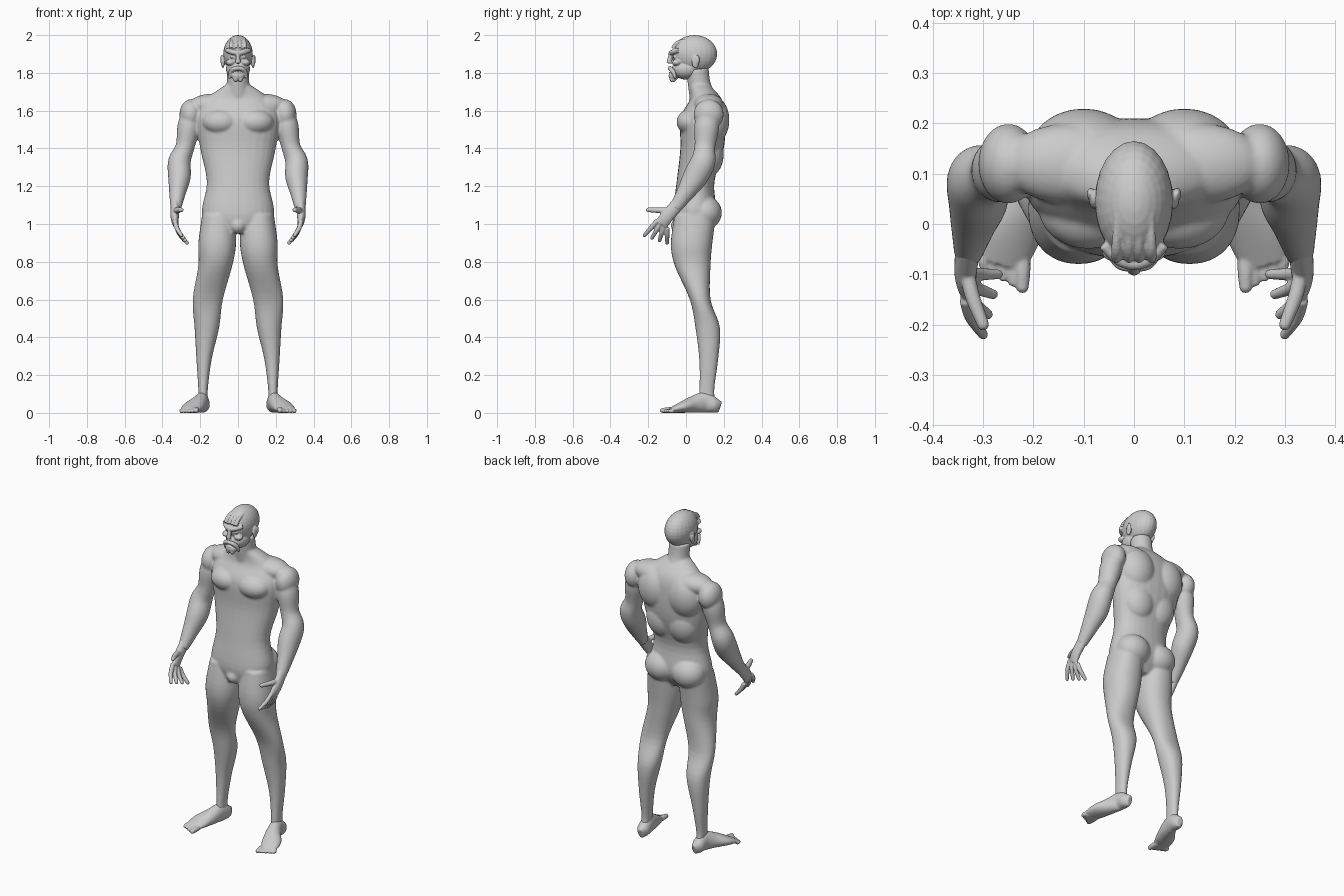
import bpy
import bmesh
from math import sin, cos, pi, copysign
from mathutils import Vector, Matrix

default_cube = bpy.data.objects.get("Cube")
if default_cube:
    bpy.data.objects.remove(default_cube, do_unlink=True)

skin = bpy.data.materials.new("plain grey")
skin.use_nodes = True
grey = (.6, .6, .6, 1)
skin.diffuse_color = grey
skin.node_tree.nodes["Principled BSDF"].inputs["Base Color"].default_value = grey

SIDES = 28
STEPS = 5


def spline(rows):
    """Pass a smooth curve through every column of the rows."""
    rows = [Vector(row) for row in rows]
    result = []
    for i in range(len(rows) - 1):
        start, end = rows[i], rows[i + 1]
        before = rows[max(i - 1, 0)]
        after = rows[min(i + 2, len(rows) - 1)]
        leave, arrive = (end - before) / 2, (after - start) / 2
        for step in range(STEPS):
            t = step / STEPS
            ease = t * t * (3 - 2 * t)
            result.append(start.lerp(end, ease) + leave * (t * (1 - t) ** 2)
                          - arrive * (t * t * (1 - t)))
    return result + [rows[-1]]


def ring(bm, centre, side, other, power):
    """Add one rounded cross-section."""
    verts = []
    for k in range(SIDES):
        angle = 2 * pi * k / SIDES
        u, v = [copysign(abs(value) ** (2 / power), value)
                for value in (cos(angle), sin(angle))]
        verts.append(bm.verts.new(centre + side * u + other * v))
    return verts


def skin_rings(bm, rings):
    """Join cross-sections into a closed tube."""
    for low, high in zip(rings, rings[1:]):
        for k in range(SIDES):
            n = (k + 1) % SIDES
            bm.faces.new((low[k], low[n], high[n], high[k]))
    bm.faces.new(rings[0][::-1])
    bm.faces.new(rings[-1])


def stack(bm, rows):
    """Level sections: height, inner x, outer x, front y, back y."""
    rings = []
    for height, inner, outer, front, back in spline(rows):
        centre = Vector((inner + outer, front + back, height * 2)) / 2
        side = Vector(((outer - inner) / 2, 0, 0))
        other = Vector((0, (back - front) / 2, 0))
        rings.append(ring(bm, centre, side, other, power=2.2))
    skin_rings(bm, rings)


def limb(bm, rows, depth=lambda point: point.w):
    """Sections square to a path: x, y, z, sideways radius, with a depth rule."""
    points = spline(rows)
    rings = []
    for i, point in enumerate(points):
        ahead, behind = points[min(i + 1, len(points) - 1)], points[max(i - 1, 0)]
        along = (ahead - behind).to_3d().normalized()
        side = Vector((1, 0, 0))
        side = (side - along * side.dot(along)).normalized()
        rings.append(ring(bm, point.to_3d(), side * point.w,
                          along.cross(side) * depth(point), power=2))
    skin_rings(bm, rings)


def blob(bm, centre, radii):
    """A stretched ball."""
    matrix = Matrix.Translation(centre) @ Matrix.Diagonal((*radii, 1))
    bmesh.ops.create_uvsphere(bm, u_segments=24, v_segments=16, radius=1, matrix=matrix)


def digit(bm, base, tip, radius, bend=0):
    """A finger or toe, bowed outwards at the knuckle, with a round end."""
    base, tip = Vector(base), Vector(tip)
    knuckle = base.lerp(tip, .5) + Vector((bend, 0, 0))
    end = radius * .8
    limb(bm, [(*base, radius), (*knuckle, radius), (*tip, end)])
    blob(bm, tip, [end] * 3)


def finish(bm, name, voxel, smoothing):
    """Mirror the half, fuse its pieces and soften the joins."""
    bmesh.ops.recalc_face_normals(bm, faces=bm.faces)
    mesh = bpy.data.meshes.new(name)
    bm.to_mesh(mesh)
    bm.free()
    mesh.materials.append(skin)
    obj = bpy.data.objects.new(name, mesh)
    bpy.context.collection.objects.link(obj)
    mirror = obj.modifiers.new("mirror", "MIRROR")
    mirror.use_mirror_merge = False
    fuse = obj.modifiers.new("fuse", "REMESH")
    fuse.mode = "VOXEL"
    fuse.voxel_size = voxel
    fuse.use_smooth_shade = True
    soften = obj.modifiers.new("soften", "SMOOTH")
    soften.factor = .5
    soften.iterations = smoothing


# Body: trunk and neck
bm = bmesh.new()
trunk = [(.95, .1, -.05, .1), (1.05, .19, -.07, .16), (1.22, .165, -.05, .15),
         (1.4, .2, -.03, .2), (1.56, .22, -.03, .21), (1.66, .17, .02, .19),
         (1.74, .06, .02, .12)]
stack(bm, [(height, -width, width, front, back) for height, width, front, back in trunk])
limb(bm, [(0, .09, 1.66, .07), (0, .07, 1.74, .06), (0, .06, 1.82, .06)])

# Body: muscles
muscles = {
    "chest": ((.09, .03, 1.54), (.1, .08, .07)),
    "shoulder": ((.25, .12, 1.58), (.06, .08, .08)),
    "collar": ((.13, .12, 1.63), (.13, .08, .06)),
    "upper back": ((.1, .14, 1.55), (.11, .09, .13)),
    "lower back": ((.07, .12, 1.37), (.1, .08, .12)),
    "buttock": ((.09, .1, 1.06), (.1, .09, .09)),
    "groin": ((0, -.04, .99), (.04, .04, .04)),
}
for centre, radii in muscles.values():
    blob(bm, centre, radii)

# Body: arms and legs
limb(bm, [(.24, .12, 1.63, .04), (.26, .11, 1.52, .06), (.28, .1, 1.41, .05),
          (.31, .09, 1.33, .06), (.31, .05, 1.25, .06), (.32, 0, 1.17, .045),
          (.33, -.06, 1.08, .028)], depth=lambda point: point.w * 1.1)
stack(bm, [(1.05, .02, .19, -.06, .16), (.9, .01, .21, -.08, .14), (.78, .03, .21, -.06, .13),
           (.6, .08, .24, .02, .13), (.45, .1, .23, .05, .18), (.28, .14, .22, .07, .17),
           (.12, .16, .21, .07, .15), (.04, .16, .21, .06, .16)])
finish(bm, "body", voxel=.0065, smoothing=8)

# Hands: palm, four fanned fingers and a thumb
bm = bmesh.new()
limb(bm, [(.33, -.04, 1.11, .025), (.335, -.1, 1.04, .022), (.33, -.13, 1, .016)],
     depth=lambda point: .035)
first_base, last_base = Vector((.335, -.15, 1.02)), Vector((.325, -.1, .98))
first_tip, last_tip = Vector((.3, -.22, .94)), Vector((.27, -.1, .9))
for finger in range(4):
    share = finger / 3
    digit(bm, first_base.lerp(last_base, share), first_tip.lerp(last_tip, share),
          radius=.0125, bend=.007)
digit(bm, (.335, -.08, 1.07), (.3, -.2, 1.075), radius=.015, bend=.005)
finish(bm, "hands", voxel=.004, smoothing=3)

# Feet: heel, arch and five toes, each section resting on the ground
bm = bmesh.new()
limb(bm, [(.18, .18, .03, .015), (.185, .15, .04, .035), (.19, .1, .055, .036),
          (.21, .04, .045, .045), (.24, -.02, .03, .055), (.26, -.08, .014, .045)],
     depth=lambda point: point.z)
for toe in range(5):
    across = .222 + .019 * toe
    radius = .012 if toe else .016
    digit(bm, (across, -.065, radius), (across, .01 * toe - .125, radius * .8), radius)
finish(bm, "feet", voxel=.004, smoothing=3)

# Head: skull, jaw, cheek, eye and ear
bm = bmesh.new()
features = {
    "skull": ((0, .045, 1.9), (.078, .12, .1)),
    "jaw": ((0, 0, 1.82), (.064, .075, .055)),
    "cheek": ((.04, -.05, 1.855), (.025, .025, .017)),
    "eye": ((.03, -.06, 1.885), (.012, .01, .008)),
    "ear": ((.08, .05, 1.86), (.01, .02, .035)),
    "ear rim": ((.086, .06, 1.87), (.008, .012, .025)),
}
for centre, radii in features.values():
    blob(bm, centre, radii)

# Head: brow, nose and ridges swept back over the scalp
limb(bm, [(0, -.08, 1.905, .013), (.03, -.07, 1.91, .013), (.06, -.04, 1.92, .012)])
limb(bm, [(0, -.08, 1.91, .009), (0, -.09, 1.85, .014)])
for spread in (.01, .035):
    limb(bm, [(spread, -.07, 1.93, .01), (spread, -.045, 1.96, .01),
              (spread, .02, 1.995 - spread / 3, .004)])
finish(bm, "head", voxel=.0035, smoothing=2)

# Moustache drooping past the mouth, lower lip and beard
bm = bmesh.new()
limb(bm, [(0, -.085, 1.825, .011), (.025, -.08, 1.82, .012), (.04, -.065, 1.8, .011),
          (.045, -.055, 1.77, .006)])
blob(bm, (0, -.065, 1.785), (.036, .027, .026))
blob(bm, (.013, -.07, 1.77), (.014, .018, .02))
blob(bm, (0, -.08, 1.8), (.018, .012, .006))
finish(bm, "moustache_and_beard", voxel=.0035, smoothing=1)
